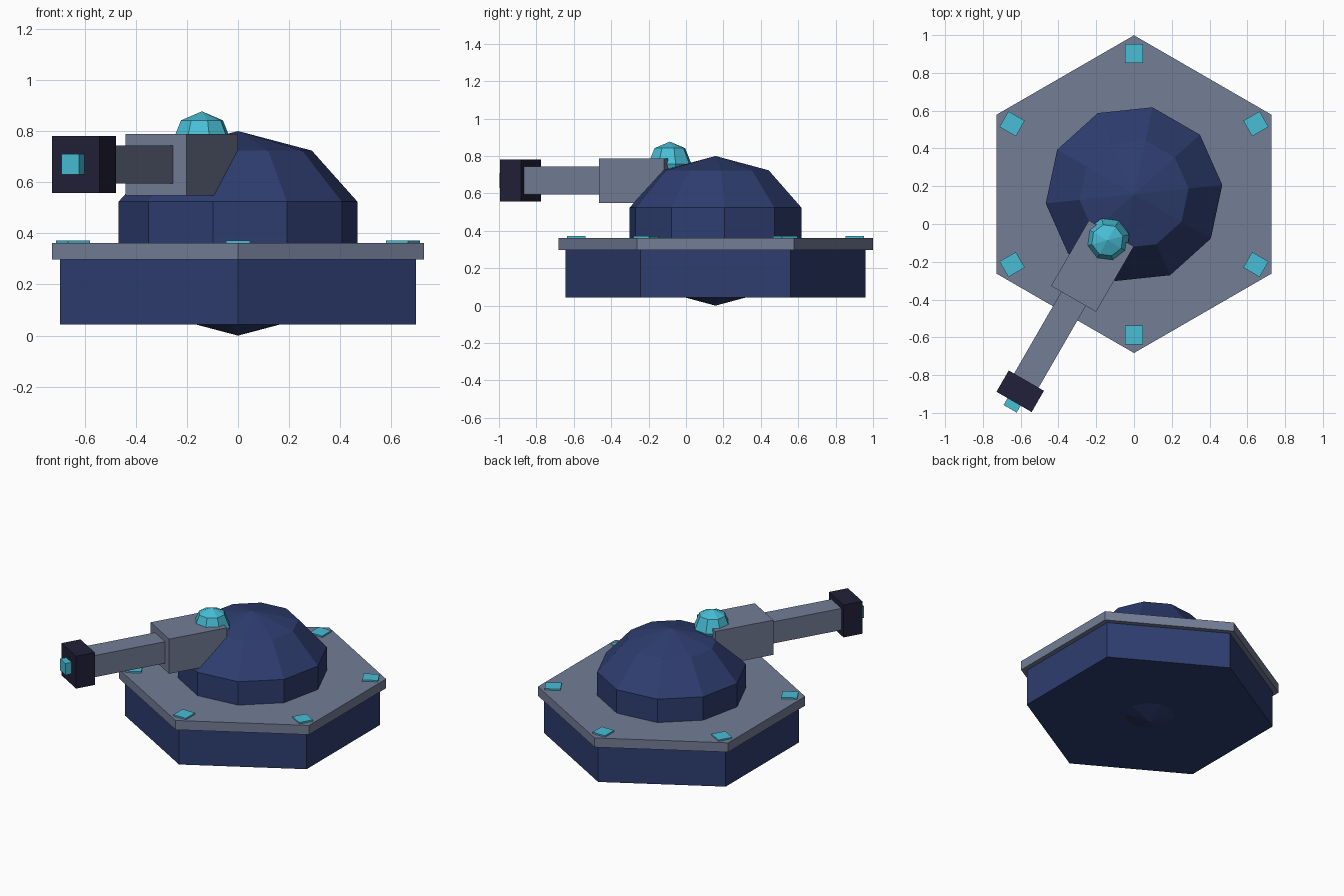
import bpy
from math import radians, sin, cos
from mathutils import Vector

cube = bpy.data.objects.get("Cube")
if cube:
    bpy.data.objects.remove(cube, do_unlink=True)


def material(name, rgb):
    lin = [((c / 255 + 0.055) / 1.055) ** 2.4 for c in rgb]
    m = bpy.data.materials.new(name)
    m.use_nodes = True
    m.diffuse_color = (*lin, 1)
    bsdf = next(n for n in m.node_tree.nodes if n.type == 'BSDF_PRINCIPLED')
    bsdf.inputs["Base Color"].default_value = (*lin, 1)
    return m


NAVY = material("navy armour", (46, 61, 111))
GREY = material("steel grey", (115, 125, 150))
DARK = material("dark muzzle", (34, 32, 56))
CYAN = material("cyan glow", (72, 190, 214))

CENTRE = Vector((0, 0.158, 0))   # axis of the hexagonal base
AIM = radians(-120)              # heading of the gun


def polar(angle, dist, z):
    return CENTRE + Vector((cos(angle) * dist, sin(angle) * dist, z))


def finish(name, mat):
    ob = bpy.context.object
    ob.name = name
    ob.data.materials.append(mat)
    return ob


def hexagon(name, radius, z0, z1, mat):
    bpy.ops.mesh.primitive_cylinder_add(
        vertices=6, radius=radius, depth=z1 - z0,
        location=CENTRE + Vector((0, 0, (z0 + z1) / 2)))
    return finish(name, mat)


def box(name, angle, start, end, width, z0, z1, mat):
    """Box lying along a heading, from one distance to another."""
    bpy.ops.mesh.primitive_cube_add(
        size=1, location=polar(angle, (start + end) / 2, (z0 + z1) / 2),
        rotation=(0, 0, angle))
    ob = finish(name, mat)
    ob.scale = (end - start, width, z1 - z0)
    return ob


def ball(name, segments, rings, radius, height, dist, z, mat):
    bpy.ops.mesh.primitive_uv_sphere_add(
        segments=segments, ring_count=rings, radius=1,
        location=polar(AIM, dist, z), rotation=(0, 0, AIM))
    ob = finish(name, mat)
    ob.scale = (radius, radius, height)
    return ob


# Hexagonal base and its top plate
hexagon("base", 0.803, 0.043, 0.298, NAVY)
hexagon("deck_plate", 0.841, 0.298, 0.362, GREY)

# Lights near the corners of the deck
for i in range(6):
    box(f"deck_light_{i + 1}", radians(30 + 60 * i), 0.695, 0.795, 0.095,
        0.345, 0.372, CYAN)

# Turret dome, its lower tip showing under the base
ball("turret_dome", 10, 5, 0.494, 0.4, 0, 0.4, NAVY)

# Gun, from the housing out to the muzzle
box("gun_housing", AIM, 0.24, 0.64, 0.275, 0.548, 0.788, GREY)
box("gun_barrel", AIM, 0.6, 1.17, 0.15, 0.594, 0.744, GREY)
box("muzzle", AIM, 1.14, 1.27, 0.215, 0.557, 0.781, DARK)
box("muzzle_light", AIM, 1.24, 1.312, 0.08, 0.63, 0.71, CYAN)

# Sensor on top of the housing
ball("sensor_gem", 8, 4, 0.12, 0.12, 0.282, 0.757, CYAN)
